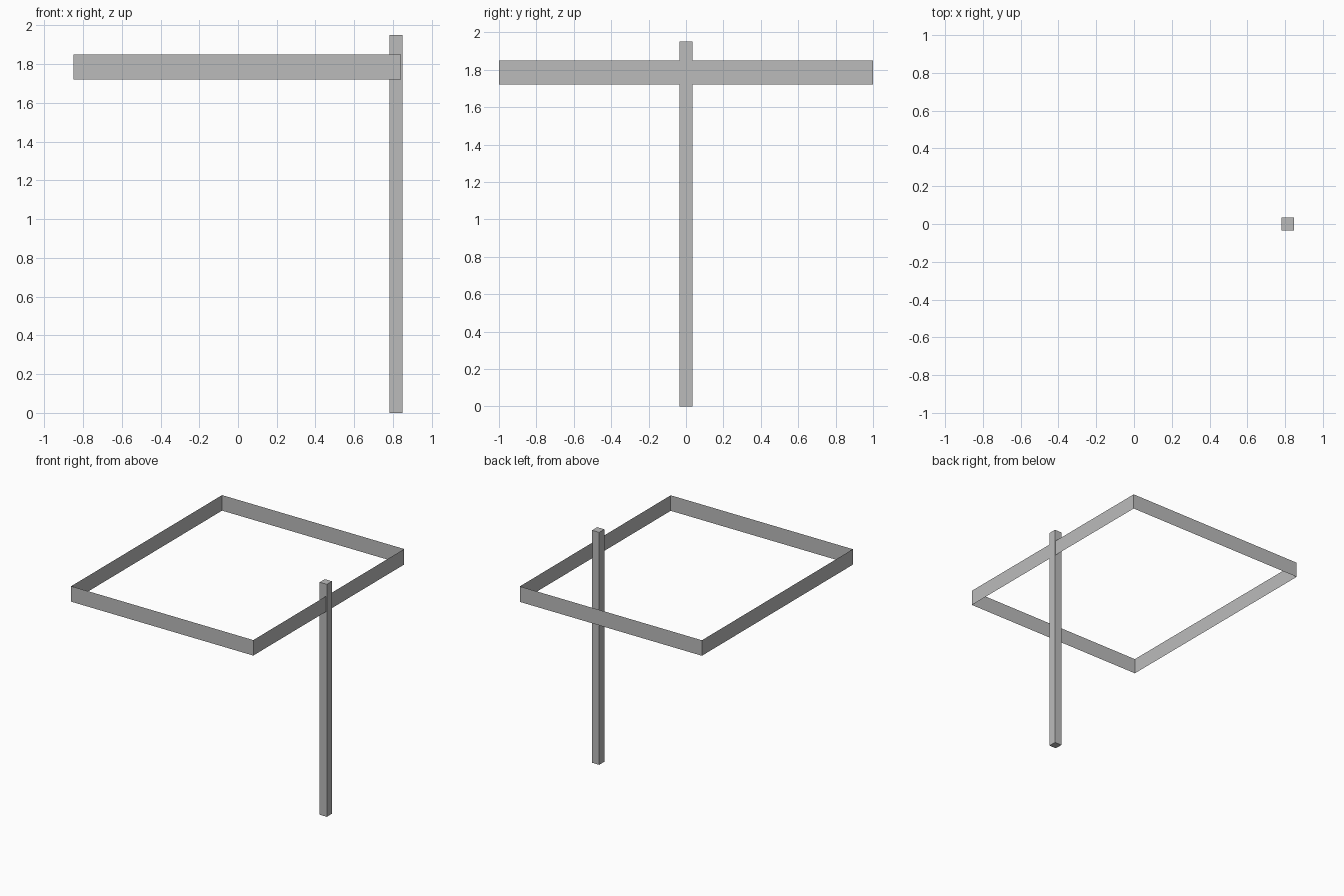
import bpy, bmesh

if "Cube" in bpy.data.objects:
    bpy.data.objects.remove(bpy.data.objects["Cube"])

grey = bpy.data.materials.new("plain grey")
grey.diffuse_color = (0.5, 0.5, 0.5, 1)
grey.use_nodes = True
grey.node_tree.nodes["Principled BSDF"].inputs["Base Color"].default_value = grey.diffuse_color


def box(name, lo, hi, open_ends=False):
    """Axis-aligned box; open_ends leaves out top and bottom."""
    bm = bmesh.new()
    bmesh.ops.create_cube(bm, size=1)
    for v in bm.verts:
        v.co = [lo[i] if v.co[i] < 0 else hi[i] for i in range(3)]
    bm.normal_update()
    if open_ends:
        caps = [f for f in bm.faces if abs(f.normal.z) > 0.5]
        bmesh.ops.delete(bm, geom=caps, context='FACES_ONLY')
    mesh = bpy.data.meshes.new(name)
    bm.to_mesh(mesh)
    bm.free()
    mesh.materials.append(grey)
    obj = bpy.data.objects.new(name, mesh)
    bpy.context.collection.objects.link(obj)
    return obj


# Upright post
box("post", (0.782, -0.034, 0), (0.848, 0.034, 1.95))
# Paper-thin rectangular band near the top of the post
box("band", (-0.848, -1, 1.72), (0.842, 1, 1.85), open_ends=True)
